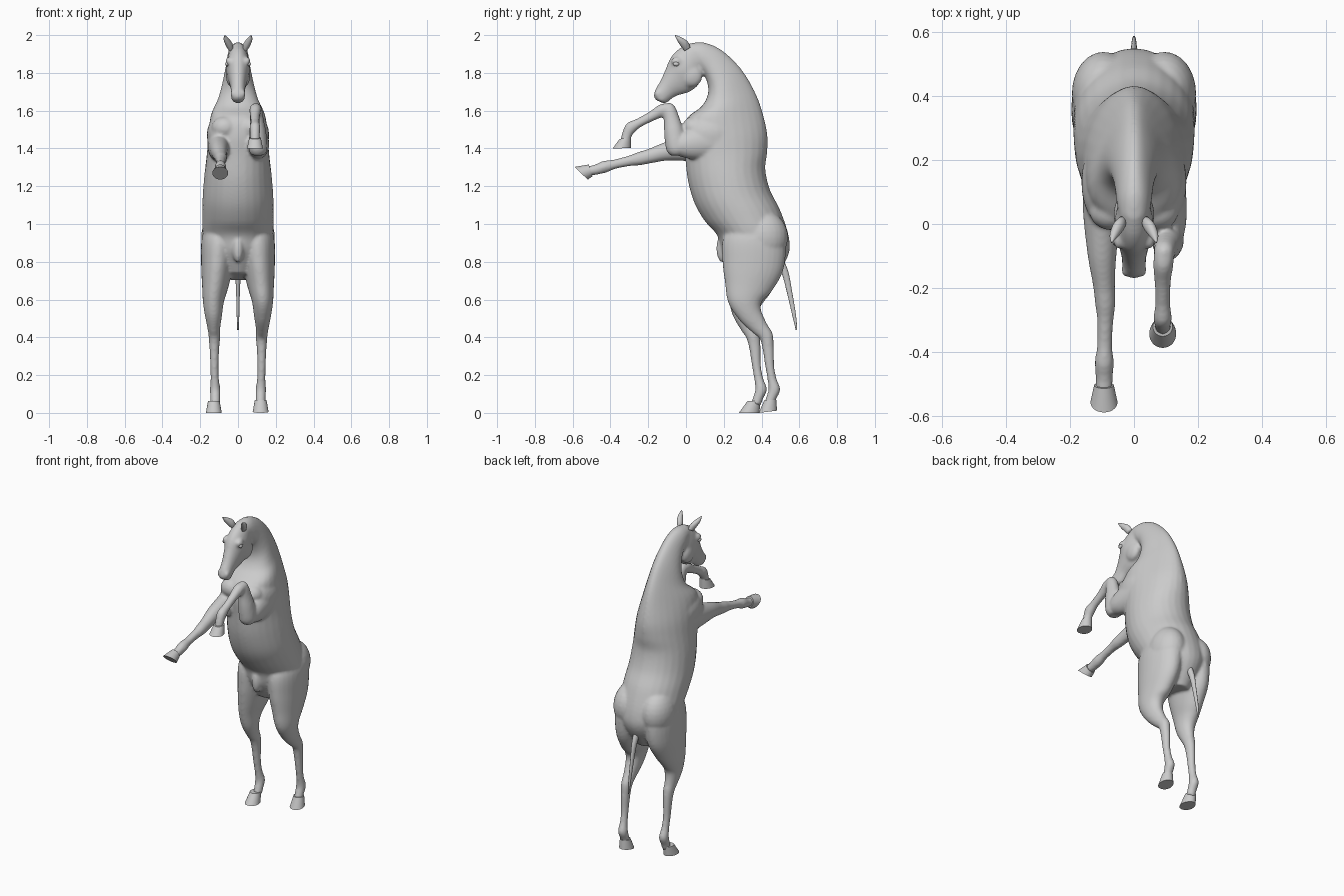
import bpy, bmesh, math
from mathutils import Matrix, Vector

cube = bpy.data.objects.get("Cube")
if cube:
    bpy.data.objects.remove(cube, do_unlink=True)

grey = bpy.data.materials.new("plain_grey")
grey.use_nodes = True
colour = (0.6, 0.6, 0.6, 1)
grey.diffuse_color = colour
bsdf = next(n for n in grey.node_tree.nodes if n.type == 'BSDF_PRINCIPLED')
bsdf.inputs["Base Color"].default_value = colour


def spline(rows, steps):
    """Catmull-Rom interpolation of section rows."""
    out = []
    for i in range(len(rows) - 1):
        quad = rows[max(i - 1, 0)], rows[i], rows[i + 1], rows[min(i + 2, len(rows) - 1)]
        for s in range(steps):
            t = s / steps
            out.append([0.5 * (2 * b + (c - a) * t + (2 * a - 5 * b + 4 * c - d) * t * t
                               + (3 * b - a - 3 * c + d) * t ** 3) for a, b, c, d in zip(*quad)])
    return out + [list(rows[-1])]


def loft(bm, rows, steps=5, sides=28):
    """Rows: x, front y, front z, back y, back z, half width, narrowing toward the back."""
    rings = []
    for x, fy, fz, by, bz, w, k in spline(rows, steps):
        ring = []
        for j in range(sides):
            t = 2 * math.pi * j / sides
            c = math.cos(t)
            ring.append(bm.verts.new((x + w * math.sin(t) * (1 - k * c),
                                      (fy + by) / 2 + c * (by - fy) / 2,
                                      (fz + bz) / 2 + c * (bz - fz) / 2)))
        rings.append(ring)
    for a, b in zip(rings, rings[1:]):
        for j in range(sides):
            n = (j + 1) % sides
            bm.faces.new((a[j], a[n], b[n], b[j]))
    bm.faces.new(rings[0][::-1])
    bm.faces.new(rings[-1])


def limb(bm, rows, steps=5):
    """Rows: x, y, z, half depth, half width; sections stand square to the path."""
    out = []
    for i, (x, y, z, d, w) in enumerate(rows):
        a, b = rows[max(i - 1, 0)], rows[min(i + 1, len(rows) - 1)]
        n = Vector((b[2] - a[2], a[1] - b[1])).normalized() * d
        out.append((x, y - n.x, z - n.y, y + n.x, z + n.y, w, 0))
    loft(bm, out, steps)


def ball(bm, pos, size):
    bmesh.ops.create_uvsphere(bm, u_segments=24, v_segments=14, radius=1,
                              matrix=Matrix.Translation(pos) @ Matrix.Diagonal((*size, 1)))


def finish(bm, name, angle=180):
    bmesh.ops.recalc_face_normals(bm, faces=bm.faces)
    mesh = bpy.data.meshes.new(name)
    bm.to_mesh(mesh)
    bm.free()
    mesh.materials.append(grey)
    ob = bpy.data.objects.new(name, mesh)
    bpy.context.collection.objects.link(ob)
    bpy.ops.object.select_all(action='DESELECT')
    ob.select_set(True)
    bpy.context.view_layer.objects.active = ob
    bpy.ops.object.shade_smooth_by_angle(angle=math.radians(angle))
    return ob


body = bmesh.new()

# Trunk and neck, from the groin up to the poll
loft(body, [
    (0, .25, .74, .46, .70, .08, 0), (0, .19, .85, .54, .83, .15, 0),
    (0, .165, .94, .545, .93, .185, 0), (0, .10, 1.015, .50, 1.07, .19, 0),
    (0, .045, 1.11, .445, 1.18, .187, 0), (0, .01, 1.23, .42, 1.29, .178, 0),
    (0, -.005, 1.36, .43, 1.38, .165, .08), (0, -.015, 1.47, .43, 1.48, .155, .2),
    (0, .005, 1.56, .40, 1.61, .135, .38), (0, .085, 1.625, .355, 1.72, .10, .4),
    (0, .118, 1.70, .285, 1.83, .078, .35), (0, .10, 1.78, .19, 1.92, .062, .25),
    (0, .05, 1.83, .10, 1.96, .055, .1), (0, .02, 1.86, .025, 1.958, .045, 0)])

# Head, from the poll down to the muzzle
loft(body, [
    (0, .02, 1.958, .11, 1.87, .044, 0), (0, -.04, 1.925, .09, 1.80, .057, 0),
    (0, -.082, 1.88, .068, 1.74, .062, .05), (0, -.108, 1.82, .02, 1.70, .05, .1),
    (0, -.135, 1.76, -.05, 1.678, .039, .1), (0, -.162, 1.712, -.085, 1.655, .037, .1),
    (0, -.17, 1.675, -.10, 1.643, .034, .1), (0, -.158, 1.655, -.115, 1.638, .02, 0)])

# Paired muscle masses: cheek, brow, shoulder, breast, hip
for s in (-1, 1):
    ball(body, (s * .034, .03, 1.785), (.03, .058, .06))
    ball(body, (s * .048, -.05, 1.862), (.018, .03, .022))
    ball(body, (s * .026, -.148, 1.69), (.014, .018, .02))
    ball(body, (s * .09, .13, 1.47), (.075, .14, .11))
    ball(body, (s * .07, .04, 1.51), (.07, .06, .06))
    ball(body, (s * .095, .41, .93), (.10, .13, .14))
ball(body, (0, .195, .87), (.03, .035, .075))

# Hind legs; the right one stands further forward
for s, shift in ((1, 0), (-1, -.07)):
    rows = [(.09, .36, 1.02, .11, .07), (.10, .36, .92, .165, .093), (.11, .355, .78, .163, .085),
            (.12, .33, .67, .127, .07), (.13, .315, .59, .092, .056), (.13, .34, .52, .064, .046),
            (.128, .39, .45, .045, .034), (.125, .425, .405, .037, .031),
            (.125, .435, .34, .030, .026), (.125, .443, .25, .024, .022),
            (.123, .455, .18, .024, .022), (.121, .468, .125, .031, .028),
            (.12, .452, .08, .027, .026), (.12, .44, .045, .027, .026)]
    limb(body, [(s * x, y + shift * min(max((.59 - z) / .18, 0), 1), z, d, w)
                for x, y, z, d, w in rows])

# Right foreleg, stretched forward
limb(body, [(-.09, .16, 1.43, .10, .07), (-.10, .04, 1.405, .075, .06), (-.10, -.10, 1.385, .050, .045),
            (-.094, -.19, 1.36, .039, .035), (-.09, -.25, 1.345, .035, .032),
            (-.09, -.30, 1.334, .028, .026), (-.092, -.38, 1.316, .025, .024),
            (-.093, -.43, 1.303, .032, .030), (-.093, -.48, 1.287, .027, .027),
            (-.094, -.52, 1.28, .026, .027)])

# Left foreleg, folded: upper arm, forearm, cannon
limb(body, [(.09, .18, 1.45, .11, .07), (.105, .02, 1.42, .078, .06), (.105, -.06, 1.41, .045, .045)])
limb(body, [(.105, -.045, 1.365, .035, .035), (.106, -.05, 1.40, .055, .05), (.105, -.063, 1.48, .053, .045),
            (.10, -.075, 1.55, .043, .037), (.095, -.088, 1.61, .034, .032), (.095, -.09, 1.635, .018, .018)])
limb(body, [(.095, -.075, 1.612, .030, .030), (.092, -.125, 1.602, .034, .032), (.09, -.18, 1.572, .027, .026),
            (.09, -.25, 1.535, .025, .024), (.09, -.292, 1.51, .032, .029),
            (.09, -.312, 1.475, .027, .026), (.09, -.322, 1.435, .026, .026)])

# Blend everything into one skin
horse = finish(body, "horse_body")
remesh = horse.modifiers.new("blend", 'REMESH')
remesh.mode = 'VOXEL'
remesh.voxel_size = .008
remesh.use_smooth_shade = True
soften = horse.modifiers.new("soften", 'SMOOTH')
soften.factor = .5
soften.iterations = 8

# Hooves: coronet front/back, sole front/back (y, z pairs)
hooves = {
    "left_hind_hoof": (.12, (.415, .068), (.478, .068), (.385, 0), (.482, .012)),
    "right_hind_hoof": (-.128, (.325, .062), (.395, .062), (.28, 0), (.388, 0)),
    "right_fore_hoof": (-.094, (-.515, 1.315), (-.495, 1.253), (-.59, 1.302), (-.52, 1.235)),
    "left_fore_hoof": (.09, (-.352, 1.45), (-.29, 1.462), (-.388, 1.40), (-.292, 1.402)),
}
for name, (x, cf, cb, sf, sb) in hooves.items():
    bm = bmesh.new()
    loft(bm, [(x, *cf, *cb, .031, 0), (x, *sf, *sb, .042, .08)], steps=3)
    finish(bm, name, 40)

# Ears and eyes
for s, side in ((1, "left"), (-1, "right")):
    bm = bmesh.new()
    limb(bm, [(s * .038, .008, 1.925, .018, .014), (s * .048, -.008, 1.952, .022, .019),
              (s * .062, -.035, 1.978, .014, .014), (s * .07, -.058, 1.999, .002, .002)])
    finish(bm, side + "_ear")
    bm = bmesh.new()
    ball(bm, (s * .058, -.052, 1.847), (.010, .016, .012))
    finish(bm, side + "_eye")

# Tail
bm = bmesh.new()
limb(bm, [(0, .49, .82, .022, .02), (0, .525, .74, .018, .015), (0, .548, .64, .014, .010),
          (0, .572, .52, .010, .007), (0, .585, .44, .004, .004)])
finish(bm, "tail")
